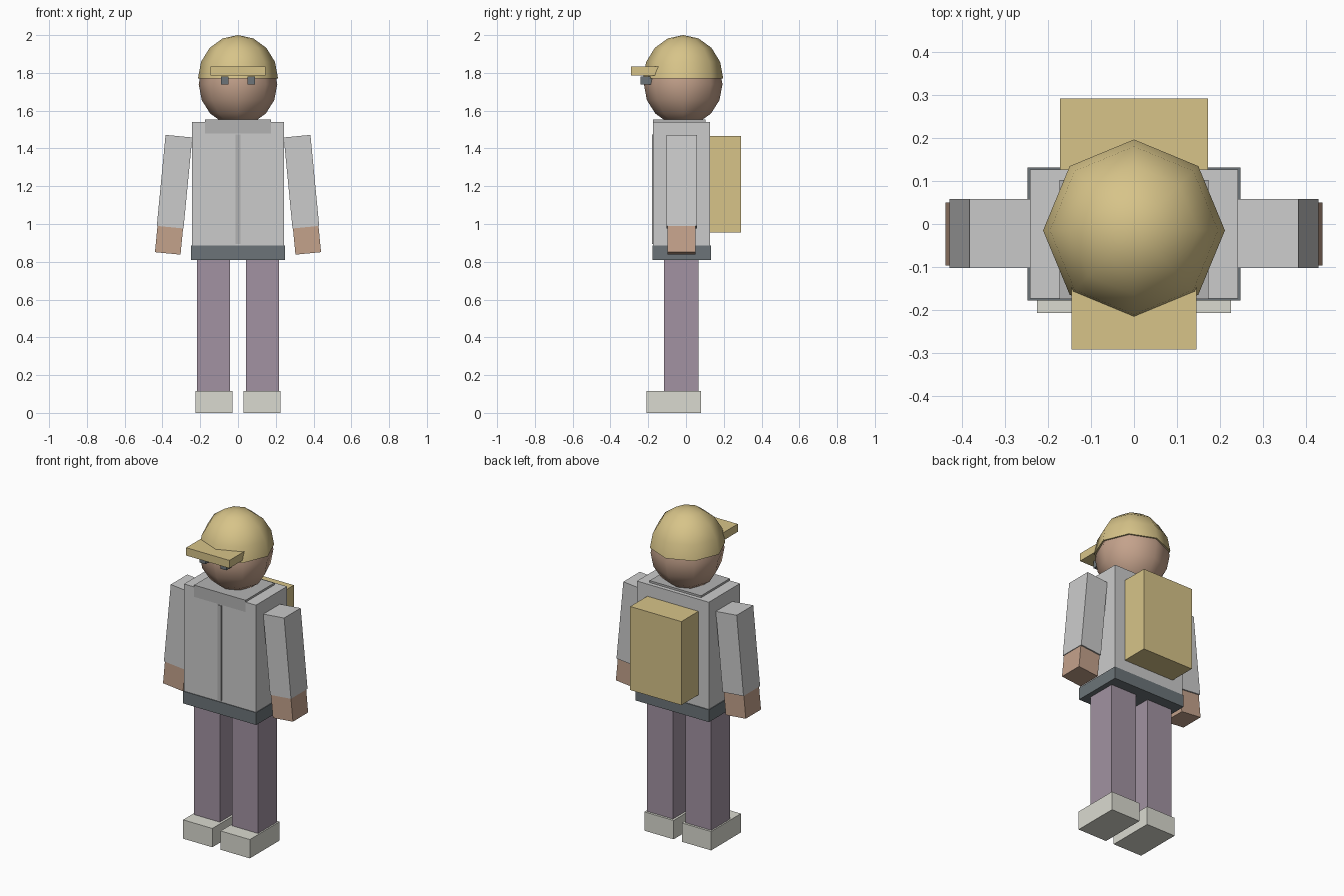
import bpy, bmesh, math
from mathutils import Matrix

if "Cube" in bpy.data.objects:
    bpy.data.objects.remove(bpy.data.objects["Cube"])


def material(name, rgb):
    m = bpy.data.materials.new(name)
    m.diffuse_color = (*rgb, 1)
    m.use_nodes = True
    m.node_tree.nodes["Principled BSDF"].inputs["Base Color"].default_value = m.diffuse_color
    return m


SKIN = material("skin", (0.55, 0.36, 0.26))
KHAKI = material("khaki", (0.68, 0.55, 0.25))
PURPLE = material("trouser_cloth", (0.36, 0.29, 0.36))
DARK = material("dark_grey", (0.15, 0.175, 0.19))
SHOE = material("shoe_grey", (0.70, 0.70, 0.63))
MID = material("mid_grey", (0.45, 0.45, 0.45))


def add(name, bm, mat=None):
    me = bpy.data.meshes.new(name)
    bm.to_mesh(me)
    bm.free()
    ob = bpy.data.objects.new(name, me)
    bpy.context.collection.objects.link(ob)
    if mat:
        me.materials.append(mat)
    return ob


def box(name, x, y, z, mat=None, tilt=0):
    """Box from (min, max) ranges, tilted about its own centre around y."""
    bm = bmesh.new()
    bmesh.ops.create_cube(bm, size=1)
    size = [b - a for a, b in (x, y, z)]
    bmesh.ops.scale(bm, vec=size, verts=bm.verts)
    ob = add(name, bm, mat)
    ob.location = [(a + b) / 2 for a, b in (x, y, z)]
    ob.rotation_euler.y = tilt
    return ob


def ball(name, radius, height, centre, mat, half=False):
    """Smooth eight-sided ball, or its upper half."""
    bm = bmesh.new()
    bmesh.ops.create_uvsphere(bm, u_segments=8, v_segments=8, radius=1)
    if half:
        low = [v for v in bm.verts if v.co.z < -0.01]
        bmesh.ops.delete(bm, geom=low, context='VERTS')
        bmesh.ops.holes_fill(bm, edges=[e for e in bm.edges if e.is_boundary])
    bmesh.ops.transform(bm, matrix=Matrix.Diagonal((radius, radius, height, 1)), verts=bm.verts)
    for f in bm.faces:
        f.smooth = len(f.verts) < 5
    for e in bm.edges:
        e.smooth = all(f.smooth for f in e.link_faces)
    ob = add(name, bm, mat)
    ob.location = centre
    return ob


# Jacket
box("torso", (-0.243, 0.243), (-0.174, 0.127), (0.86, 1.54))
box("jacket_hem", (-0.248, 0.248), (-0.178, 0.132), (0.81, 0.885), DARK)
box("zip", (-0.012, 0.012), (-0.18, -0.16), (0.895, 1.475), MID)
box("collar", (-0.174, 0.174), (-0.175, 0.103), (1.48, 1.552), MID)

# Limbs, mirrored left and right
TILT = math.radians(5.5)
for side, s in (("left", 1), ("right", -1)):
    def span(a, b):
        return tuple(sorted((s * a, s * b)))
    box(side + "_leg", span(0.042, 0.217), (-0.116, 0.066), (0.10, 0.83), PURPLE)
    box(side + "_shoe", span(0.028, 0.226), (-0.208, 0.08), (0, 0.115), SHOE)
    box(side + "_sleeve", span(0.265, 0.407), (-0.102, 0.058), (0.982, 1.466), None, -s * TILT)
    box(side + "_hand", span(0.297, 0.433), (-0.097, 0.05), (0.844, 0.988), SKIN, -s * TILT)
    box(side + "_eye", span(0.05, 0.09), (-0.242, -0.17), (1.738, 1.782), DARK)

# Head and cap
ball("head", 0.208, 0.22, (0, -0.015, 1.74), SKIN)
ball("cap", 0.212, 0.23, (0, -0.015, 1.77), KHAKI, half=True)
box("cap_brim", (-0.146, 0.146), (-0.292, -0.08), (1.785, 1.833), KHAKI)

# Backpack
box("backpack", (-0.173, 0.173), (0.115, 0.292), (0.955, 1.466), KHAKI)
